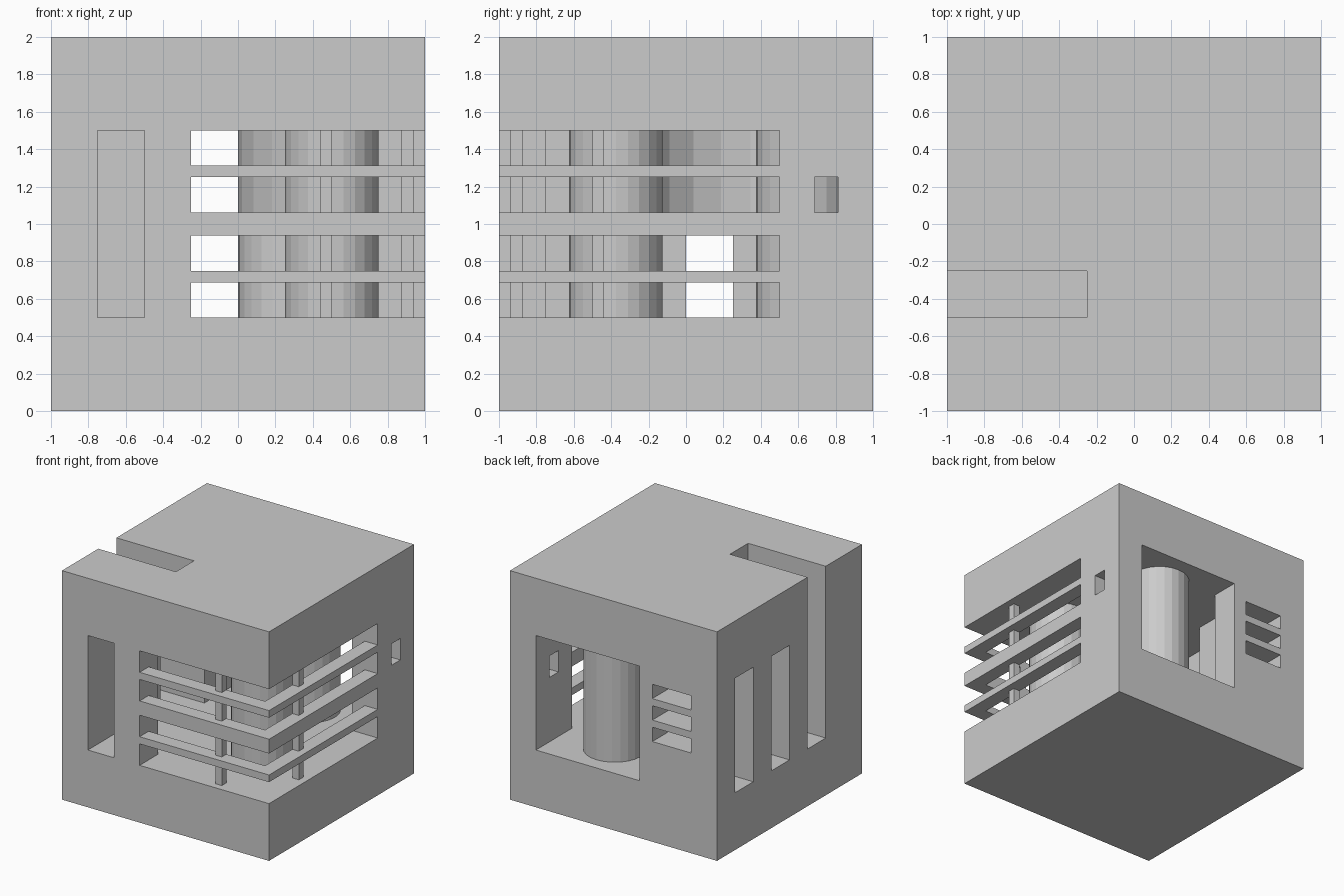
import bpy, bmesh
from math import sin, cos, radians

if "Cube" in bpy.data.objects:
    bpy.data.objects.remove(bpy.data.objects["Cube"])


def prism(name, points, z0, z1):
    """Extrude a counter-clockwise footprint between two heights."""
    bm = bmesh.new()
    low = [bm.verts.new((x, y, z0)) for x, y in points]
    top = [bm.verts.new((x, y, z1)) for x, y in points]
    bm.faces.new(low[::-1])
    bm.faces.new(top)
    n = len(points)
    for i in range(n):
        j = (i + 1) % n
        bm.faces.new((low[i], low[j], top[j], top[i]))
    mesh = bpy.data.meshes.new(name)
    bm.to_mesh(mesh)
    bm.free()
    obj = bpy.data.objects.new(name, mesh)
    bpy.context.collection.objects.link(obj)
    return obj


def box(name, x0, x1, y0, y1, z0, z1):
    return prism(name, [(x0, y0), (x1, y0), (x1, y1), (x0, y1)], z0, z1)


def cut(target, cutter):
    """Subtract the cutter, bake the result and remove the cutter."""
    mod = target.modifiers.new("cut", 'BOOLEAN')
    mod.operation = 'DIFFERENCE'
    mod.solver = 'EXACT'
    mod.object = cutter
    cutter.hide_render = True
    graph = bpy.context.evaluated_depsgraph_get()
    mesh = bpy.data.meshes.new_from_object(target.evaluated_get(graph))
    target.modifiers.clear()
    target.data = mesh
    bpy.data.objects.remove(cutter)


# Outer block
shell = box("block_shell", -1, 1, -1, 1, 0, 2)

# Room with the open front-right corner and the back window
room = [(-.75, -.75), (-.25, -.75), (-.25, -1.1), (1.1, -1.1), (1.1, .5), (.75, .5),
        (.75, 1.1), (-.25, 1.1), (-.25, .75), (-.5, .75), (-.5, .25), (-.75, .25)]
cut(shell, prism("room_cutter", room, .5, 1.5))

# Tall slots: front, left side, and the one running up through the roof
cut(shell, box("front_slot", -.75, -.5, -1.1, -.7, .5, 1.5))
cut(shell, box("left_slot", -1.1, -.7, 0, .25, .5, 1.5))
cut(shell, box("left_slot", -1.1, -.75, .5, .75, .5, 1.5))
cut(shell, box("roof_slot", -1.1, -.25, -.5, -.25, .5, 2.1))

# Three low slots in the back and a small window on the right
for z in (.875, 1.0625, 1.25):
    cut(shell, box("back_slot", -.75, -.375, .7, 1.1, z, z + .125))
cut(shell, box("right_window", .7, 1.1, .6875, .8125, 1.0625, 1.25))

# L-shaped slats wrapping the open corner
d = .125
slat = [(-.25, -1), (1, -1), (1, .5), (1 - d, .5), (1 - d, -1 + d), (-.25, -1 + d)]
for name, z0, z1 in (("low_slat", .6875, .75), ("middle_slat", .9375, 1.0625),
                     ("high_slat", 1.25, 1.3125)):
    prism(name, slat, z0, z1)

# Thin posts holding the slats
box("front_post", .4375, .5, -.9375, -.875, .5, 1.5)
box("right_post", .875, .9375, -.5, -.4375, .5, 1.5)

# Two round columns
for name, cx, cy in (("front_column", .5, -.375), ("back_column", .25, .625)):
    ring = [(cx + .25 * cos(radians(15 * i)), cy + .25 * sin(radians(15 * i))) for i in range(24)]
    prism(name, ring, .5, 1.5)


# Curved hanging panel between the columns
def arc(r, angles):
    return [(.625 - r * cos(radians(a)), .344 - r * sin(radians(a))) for a in angles]


prism("curved_panel", arc(.625, range(-30, 76, 15)) + arc(.61, range(75, -31, -15)), 1.0, 1.5)
